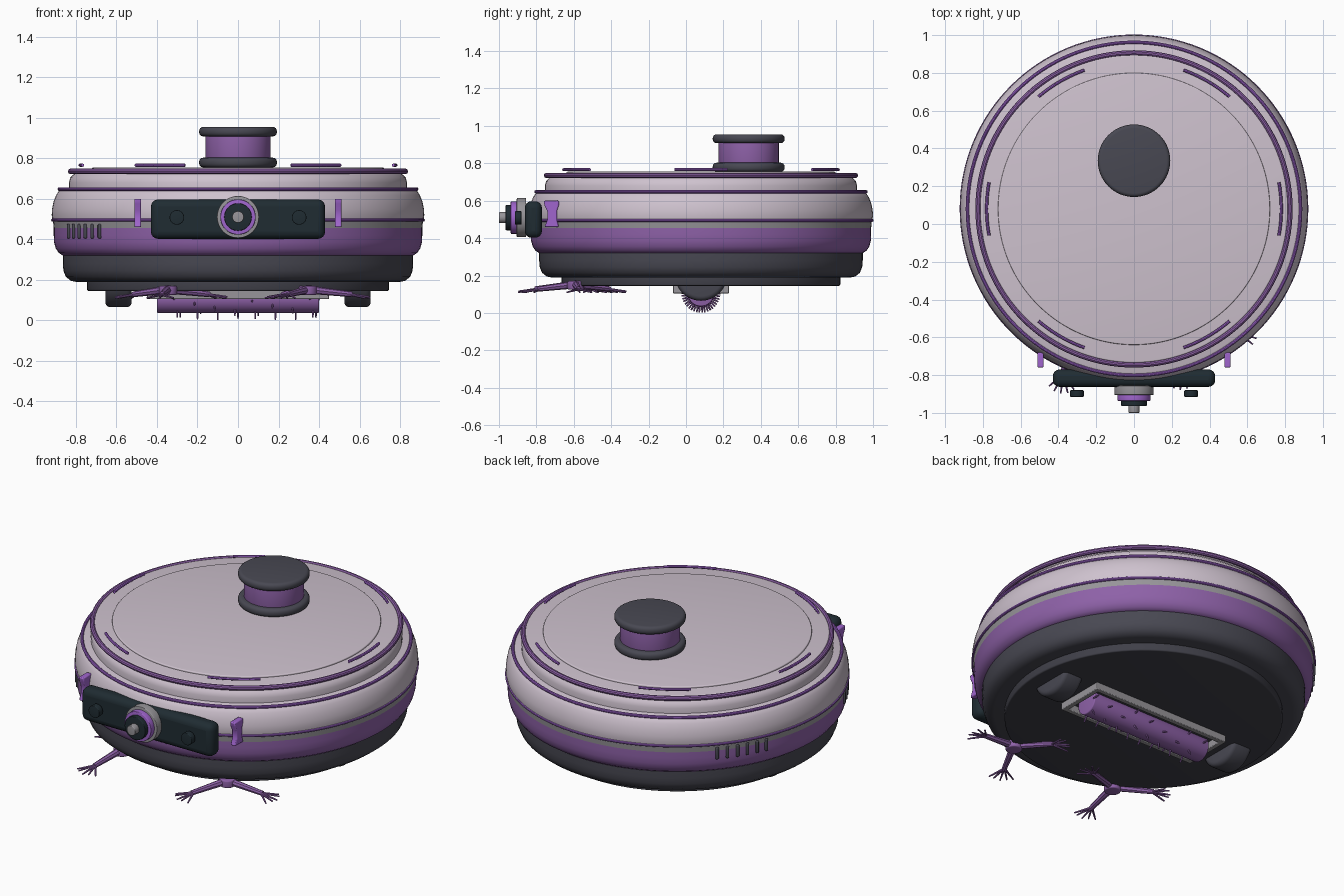
import bpy, bmesh, math
from mathutils import Vector, Matrix

if "Cube" in bpy.data.objects:
    bpy.data.objects.remove(bpy.data.objects["Cube"])

CY = 0.08  # y of the body axis


def material(name, rgb):
    m = bpy.data.materials.new(name)
    m.diffuse_color = (*rgb, 1)
    m.use_nodes = True
    m.node_tree.nodes["Principled BSDF"].inputs["Base Color"].default_value = m.diffuse_color
    return m


SHELL = material("pale lavender", (0.62, 0.54, 0.62))
PURPLE = material("purple", (0.27, 0.12, 0.39))
TRIM = material("bright violet", (0.35, 0.13, 0.61))
DARK = material("dark slate", (0.065, 0.065, 0.085))
UNDER = material("underside charcoal", (0.05, 0.05, 0.065))
TEAL = material("deep teal black", (0.014, 0.025, 0.032))
GREY = material("mid grey", (0.31, 0.30, 0.32))


def finish(name, bm, mat):
    bmesh.ops.remove_doubles(bm, verts=bm.verts, dist=1e-5)
    bmesh.ops.recalc_face_normals(bm, faces=bm.faces)
    me = bpy.data.meshes.new(name)
    bm.to_mesh(me)
    bm.free()
    me.materials.append(mat)
    ob = bpy.data.objects.new(name, me)
    bpy.context.collection.objects.link(ob)
    return ob


def lathe(name, prof, mat, loc=(0, CY, 0), axis=(0, 0, 1), seg=96):
    """Revolve (radius, height) points about an axis through loc."""
    bm = bmesh.new()
    rot = Vector(axis).to_track_quat('Z', 'Y')
    rings = []
    for i in range(seg):
        a = 2 * math.pi * i / seg
        rings.append([bm.verts.new(Vector(loc) + rot @ Vector((r * math.cos(a), r * math.sin(a), z)))
                      for r, z in prof])
    for i in range(seg):
        a, b = rings[i], rings[(i + 1) % seg]
        for j in range(len(prof) - 1):
            bm.faces.new((a[j], b[j], b[j + 1], a[j + 1]))
    return finish(name, bm, mat)


def disc(r, z0, z1, bev, n=4):
    """Profile of a solid disc with rounded rims."""
    pts = [(0, z0)]
    for zc, start in ((z0 + bev, -90), (z1 - bev, 0)):
        for i in range(n + 1):
            a = math.radians(start + 90 * i / n)
            pts.append((r - bev + bev * math.cos(a), zc + bev * math.sin(a)))
    return pts + [(0, z1)]


def ring(name, R, t, z, mat):
    prof = [(R + t * math.cos(a), z + t * math.sin(a))
            for a in [2 * math.pi * i / 10 for i in range(11)]]
    return lathe(name, prof, mat, seg=128)


def rods(name, items, mat, seg=8):
    """Tapered rods (start, end, r1, r2) joined in one object."""
    bm = bmesh.new()
    for p, q, r1, r2 in items:
        p, q = Vector(p), Vector(q)
        d = q - p
        mtx = Matrix.Translation((p + q) / 2) @ d.to_track_quat('Z', 'Y').to_matrix().to_4x4()
        bmesh.ops.create_cone(bm, cap_ends=True, segments=seg, radius1=r1, radius2=r2,
                              depth=d.length, matrix=mtx)
    return finish(name, bm, mat)


def box(name, lo, hi, mat, bev=0.0, segs=4):
    bm = bmesh.new()
    bmesh.ops.create_cube(bm, size=1)
    for v in bm.verts:
        v.co = Vector([lo[k] if v.co[k] < 0 else hi[k] for k in range(3)])
    ob = finish(name, bm, mat)
    if bev:
        m = ob.modifiers.new("round", 'BEVEL')
        m.width, m.segments = bev, segs
    return ob


# Body layers
lathe("base_shell", [(0, .19), (.80, .19), (.825, .195), (.85, .215), (.862, .245), (.865, .28),
                     (.865, .325), (0, .325)], DARK, seg=128)
lathe("purple_band", [(0, .32), (.865, .32), (.885, .333), (.90, .355), (.908, .385), (.91, .42),
                      (.91, .457), (0, .457)], PURPLE, seg=128)
lathe("grey_band", [(0, .455), (.91, .455), (.914, .495), (0, .495)], GREY, seg=128)
lathe("main_shell", [(0, .49), (.915, .49), (.92, .52), (.918, .55), (.911, .585), (.898, .618),
                     (.882, .642), (.865, .65), (0, .65)], SHELL, seg=128)
lathe("upper_shell", [(0, .645), (.835, .645), (.835, .68), (.828, .705), (.81, .722), (0, .722)],
      SHELL, seg=128)
ring("middle_trim", .915, .008, .495, TRIM)
ring("shoulder_trim", .882, .009, .648, TRIM)
ring("lid_trim", .826, .014, .735, PURPLE)
lathe("lid", disc(.815, .72, .745, .008), SHELL, seg=128)
lathe("lid_panel", disc(.72, .74, .755, .006), SHELL, seg=128)

# Six raised light arcs around the lid
for k in range(6):
    pts = []
    for i in range(11):
        a = math.radians(60 * k - 10.4 + 20.8 * i / 10)
        pts.append((.78 * math.cos(a), CY + .78 * math.sin(a), .766))
    rods("lid_arc", [(pts[i], pts[i + 1], .008, .008) for i in range(10)], TRIM)

# Turret on the lid
K = (0, .335, 0)
lathe("turret_bottom", disc(.192, .755, .803, .02), DARK, K, seg=64)
lathe("turret_core", disc(.161, .80, .915, .003), PURPLE, K, seg=64)
lathe("turret_top", disc(.192, .908, .955, .02), DARK, K, seg=64)

# Front panel, buttons and stacked lens
box("front_panel", (-.43, -.862, .402), (.43, -.77, .597), TEAL, .036)
for s in (-1, 1):
    lathe("panel_button", disc(.036, .88, .915, .004), TEAL, (s * .302, 0, .508), (0, -1, 0), 32)
for name, r, y0, y1, m in (("lens_housing", .104, .855, .905, GREY), ("lens_ring", .087, .90, .937, TRIM),
                           ("lens_barrel", .068, .93, .964, TEAL), ("lens_tip", .029, .96, 1.0, GREY)):
    lathe(name, disc(r, y0, y1, .004), m, (0, 0, .51), (0, -1, 0), 48)

# Waisted posts beside the panel
for s in (-1, 1):
    bm = bmesh.new()
    side = [(-.76, .60), (-.757, .575), (-.742, .545), (-.74, .50), (-.757, .46),
            (-.68, .46), (-.69, .50), (-.69, .545), (-.68, .575), (-.68, .60)]
    f = bm.faces.new([bm.verts.new((s * .495 - .017, y, z)) for y, z in side])
    ext = bmesh.ops.extrude_face_region(bm, geom=[f])
    bmesh.ops.translate(bm, vec=(.034, 0, 0),
                        verts=[v for v in ext["geom"] if isinstance(v, bmesh.types.BMVert)])
    post = finish("side_post", bm, TRIM)
    mod = post.modifiers.new("round", 'BEVEL')
    mod.width, mod.segments = .006, 2

# Vent slots on the left side, front and back
for s in (-1, 1):
    for i in range(6):
        a = math.radians(138.5 + 3.6 * i)
        v = box("vent_slot", (-.012, -.009, -.036), (.012, .009, .036), DARK, .006, 2)
        v.location = (.908 * math.cos(a), CY + s * .908 * math.sin(a), .44)
        v.rotation_euler = (0, 0, s * a)

# Underside plate and drive wheels
lathe("bottom_plate", disc(.745, .145, .195, .008), UNDER)
for s in (-1, 1):
    lathe("drive_wheel", disc(.14, -.065, .065, .025), DARK, (s * .59, CY, .205), (1, 0, 0), 48)

# Roller frame
for s in (-1, 1):
    yb, xb = CY + s * .135, s * .435
    box("frame_long_bar", (-.45, yb - .015, .105), (.45, yb + .015, .148), GREY, .004, 2)
    box("frame_end_bar", (xb - .015, CY - .13, .105), (xb + .015, CY + .13, .148), GREY, .004, 2)

# Roller with helical bristles
RZ = .105
lathe("roller", disc(.07, -.40, .40, .006), PURPLE, (0, CY, RZ), (1, 0, 0), 40)
bristles = []
for row in range(6):
    for i in range(8):
        a = math.radians(60 * row + 17 * i)
        d = Vector((0, math.cos(a), math.sin(a)))
        c = Vector((-.36 + .10 * i + .015 * row, CY, RZ))
        if d.z < .3:
            bristles.append((c + d * .06, c + d * .104, .006, .004))
rods("roller_bristles", bristles, PURPLE, 6)

# Side brushes: hub, three arms and splayed fingers
for s, turn in ((1, 4), (-1, 22)):
    c = Vector((s * .345, -.59, 0))
    lathe("brush_hub", disc(.045, .125, .17, .008), PURPLE, c, seg=32)
    parts = []
    for k in range(3):
        a = math.radians(turn + 120 * k)
        elbow = c + Vector((.22 * math.cos(a), .22 * math.sin(a), .128))
        parts.append((c + Vector((0, 0, .152)), elbow, .021, .014))
        for j in range(-2, 3):
            b = a + math.radians(24 * j)
            drop = -.018 + .006 * (j % 2)
            parts.append((elbow - Vector((.012 * math.cos(a), .012 * math.sin(a), 0)),
                          elbow + Vector((.09 * math.cos(b), .09 * math.sin(b), drop)), .007, .004))
    rods("side_brush", parts, PURPLE)

# Smooth shading with sharp edges kept
for ob in bpy.context.collection.objects:
    ob.select_set(True)
    bpy.context.view_layer.objects.active = ob
bpy.ops.object.shade_smooth_by_angle(angle=math.radians(35))
